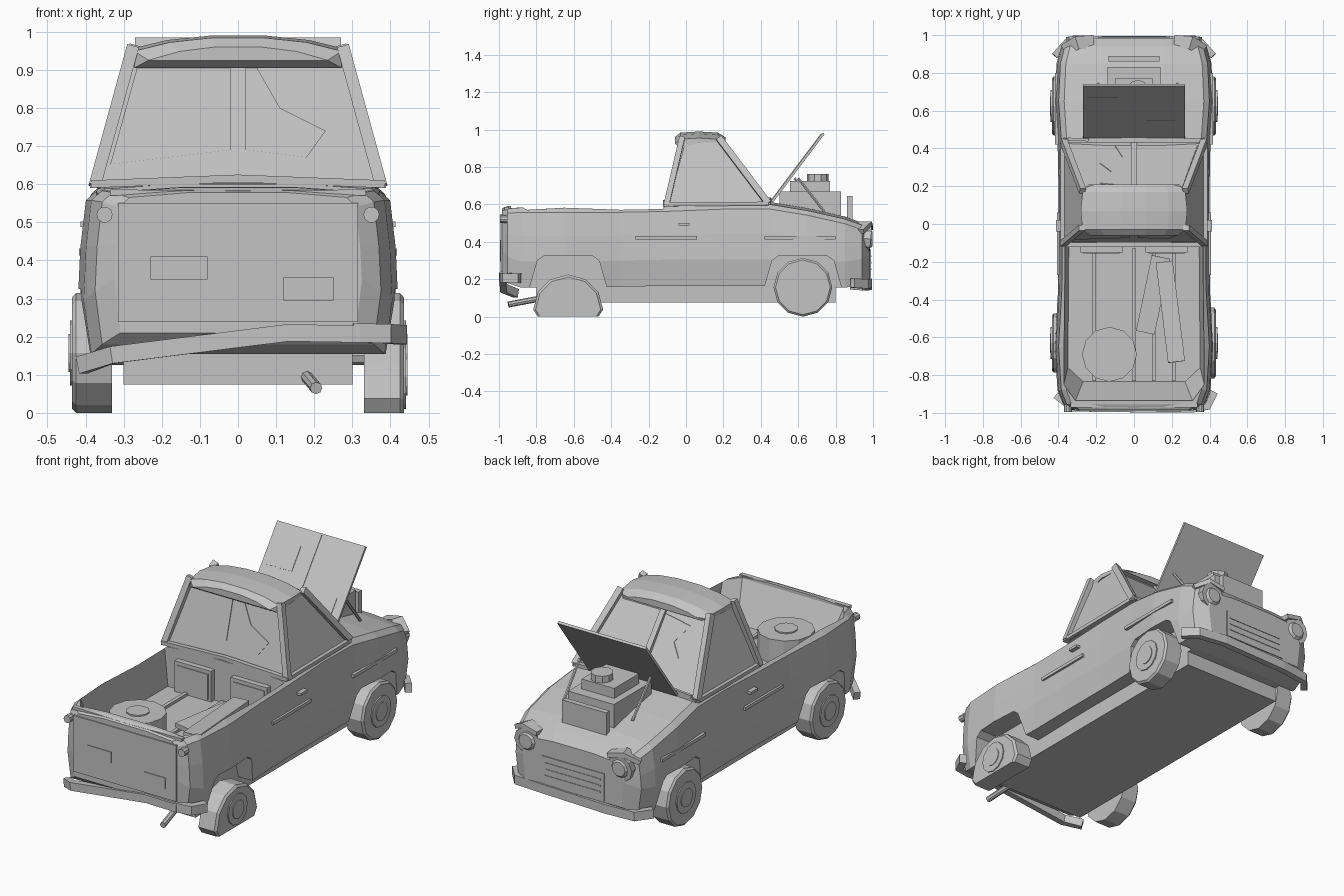
import bpy, bmesh, math
from mathutils import Vector

if "Cube" in bpy.data.objects:
    bpy.data.objects.remove(bpy.data.objects["Cube"])

grey = bpy.data.materials.new("plain_grey")
grey.diffuse_color = (0.55, 0.55, 0.55, 1)
grey.use_nodes = True
grey.node_tree.nodes["Principled BSDF"].inputs["Base Color"].default_value = grey.diffuse_color


def loft(name, rings):
    """Closed solid through equal-length rings of points."""
    bm = bmesh.new()
    vs = [[bm.verts.new(p) for p in r] for r in rings]
    n = len(vs[0])
    for a, b in zip(vs, vs[1:]):
        for i in range(n):
            bm.faces.new((a[i], a[(i + 1) % n], b[(i + 1) % n], b[i]))
    bm.faces.new(vs[0])
    bm.faces.new(vs[-1][::-1])
    bmesh.ops.recalc_face_normals(bm, faces=bm.faces)
    me = bpy.data.meshes.new(name)
    bm.to_mesh(me)
    bm.free()
    me.materials.append(grey)
    ob = bpy.data.objects.new(name, me)
    bpy.context.collection.objects.link(ob)
    return ob


def box(name, x0, x1, y0, y1, z0, z1):
    return loft(name, [[(x0, y0, z), (x1, y0, z), (x1, y1, z), (x0, y1, z)] for z in (z0, z1)])


def beam(name, pts, w, h, up=(0, 0, 1)):
    """Rectangular bar along a path, w sideways and h along up."""
    pts = [Vector(p) for p in pts]
    rings = []
    for i, p in enumerate(pts):
        d = (pts[min(i + 1, len(pts) - 1)] - pts[max(i - 1, 0)]).normalized()
        s = d.cross(Vector(up)).normalized()
        u = s.cross(d)
        rings.append([p + s * a * w / 2 + u * b * h / 2 for a, b in ((-1, -1), (1, -1), (1, 1), (-1, 1))])
    return loft(name, rings)


def rod(name, p, q, r, n=8, r2=None):
    p, q = Vector(p), Vector(q)
    d = (q - p).normalized()
    s = d.cross(Vector((0, 0, 1)) if abs(d.z) < 0.9 else Vector((1, 0, 0))).normalized()
    u = s.cross(d)
    return loft(name, [[c + (s * math.cos(t) + u * math.sin(t)) * k
                        for t in [2 * math.pi * i / n for i in range(n)]]
                       for c, k in ((p, r), (q, r if r2 is None else r2))])


def cut(ob, cutters):
    for c in cutters:
        m = ob.modifiers.new("cut", 'BOOLEAN')
        m.operation, m.solver, m.object = 'DIFFERENCE', 'EXACT', c
        c.hide_render = True
    bpy.context.view_layer.update()
    me = bpy.data.meshes.new_from_object(ob.evaluated_get(bpy.context.evaluated_depsgraph_get()))
    ob.modifiers.clear()
    ob.data = me
    for c in cutters:
        bpy.data.objects.remove(c)


# body shell: y, half width, top, bottom
stations = [(-.985, .325, .565, .21), (-.955, .375, .578, .18), (-.88, .405, .583, .155),
            (-.65, .42, .583, .155), (-.35, .402, .583, .16), (-.1, .40, .588, .165),
            (.2, .40, .60, .165), (.45, .405, .60, .165), (.65, .42, .567, .155),
            (.85, .41, .522, .155), (.94, .385, .49, .17), (.985, .31, .44, .20)]
rings = []
for y, w, t, b in stations:
    half = [(.95 * w, b), (w, b + .14), (.985 * w, b + .65 * (t - b)), (.95 * w, t - .025), (.88 * w, t), (.4 * w, t + .013)]
    rings.append([(x, y, z) for x, z in half] + [(-x, y, z) for x, z in half[::-1]])
body = loft("body_shell", rings)

# wheel arches and open bed cut from the shell
arch = [(-.215, .0), (-.205, .16), (-.165, .30), (-.13, .325), (.13, .325), (.165, .30), (.205, .16), (.215, .0)]
cutters = [loft("arch_cutter", [[(s * x, yc + y, z) for y, z in arch] for x in (.30, .6)])
           for s in (-1, 1) for yc in (-.63, .625)]
FLOOR = .37
bed = [(.345, -.12), (.35, -.76), (.27, -.835)]
bed_top = [(.365, -.12), (.372, -.85), (.31, -.935)]
cutters.append(loft("bed_cutter", [[(x, y, z) for x, y in h] + [(-x, y, z) for x, y in h[::-1]]
                                   for h, z in ((bed, FLOOR), (bed_top, .575), (bed_top, .8))]))
cut(body, cutters)
box("underfloor", -.30, .30, -.80, .80, .075, .19)

# cab block, pillars and roof
loft("cab_glass", [[(-.37, -.095, .595), (.37, -.095, .595), (.37, .43, .595), (-.37, .43, .595)],
                   [(-.268, 0, .95), (.268, 0, .95), (.268, .16, .95), (-.268, .16, .95)]])
for s in (-1, 1):
    beam("rear_pillar", [(s * .376, -.105, .595), (s * .276, -.02, .96)], .032, .03, (0, 1, 0))
    beam("front_pillar", [(s * .373, .44, .605), (s * .272, .175, .955)], .032, .035, (0, 1, 0))
    beam("window_sill", [(s * .378, -.11, .60), (s * .378, .44, .605)], .02, .02)
beam("rear_window_sill", [(-.385, -.11, .60), (0, -.11, .615), (.385, -.11, .60)], .025, .02)
beam("windshield_sill", [(-.375, .44, .61), (0, .445, .62), (.375, .44, .61)], .025, .02)
beam("windshield_divider", [(0, .435, .61), (0, .172, .94)], .03, .02)


def pane(name, pts, rear):
    """Thin glass plate on the sloping rear window or windshield; pts are x, z."""
    def at(x, z, d):
        t = (z - .595) / .355
        return (x, -.095 + t * .095 - d, z) if rear else (x, .43 - t * .27 + d, z)
    loft(name, [[at(x, z, d) for x, z in pts] for d in (-.002, .004)])


pane("rear_glass", [(-.02, .905), (-.02, .69), (-.335, .652), (-.265, .905)], True)
pane("cracked_rear_glass", [(.02, .905), (.02, .69), (.18, .67), (.23, .74), (.11, .80), (.05, .905)], True)
pane("windshield_glass", [(.02, .91), (.02, .62), (.335, .62), (.255, .91)], False)
pane("cracked_windshield", [(-.02, .90), (-.02, .62), (-.10, .62), (-.06, .70), (-.18, .74), (-.12, .80), (-.18, .88)], False)

rr = []
for y, w, dz, low in [(-.06, .235, -.03, .925), (-.03, .272, -.006, .905), (.07, .282, 0, .93), (.17, .272, -.006, .93), (.21, .24, -.03, .935)]:
    top = [(w, .955), (.66 * w, .978), (.25 * w, .99)]
    rr.append([(-w, y, low), (w, y, low)] + [(x, y, z + dz) for x, z in top] + [(-x, y, z + dz) for x, z in top[::-1]])
loft("roof", rr)
beam("wiper", [(-.35, .45, .625), (-.24, .445, .63)], .015, .015)

# raised hood with centre rib, patches and prop rods
hn = Vector((0, -.365, .28)).normalized()
h0, h1 = Vector((0, .46, .615)), Vector((0, .735, .98))
beam("hood_panel", [h0, h1], .54, .014)
for name, x, t0, t1, w in (("hood_rib", 0, .02, .98, .015), ("hood_patch", -.165, .5, .8, .16), ("hood_patch", .14, .08, .36, .16)):
    o = hn * .006 + Vector((x, 0, 0))
    beam(name, [h0.lerp(h1, t0) + o, h0.lerp(h1, t1) + o], w, .008)
rod("hood_prop", (-.19, .58, .74), (-.19, .74, .56), .008, 6)
rod("hood_prop", (.23, .60, .74), (.23, .74, .56), .008, 6)

# engine
box("engine_block", -.14, .14, .50, .83, .50, .67)
box("engine_head", -.10, .10, .555, .77, .67, .725)
rod("air_filter", (.02, .705, .725), (.02, .705, .762), .058, 10)
box("radiator", -.135, .135, .86, .89, .48, .645)

# nose: grille, headlights
box("grille_frame", -.19, .19, .97, .99, .21, .36)
for z in (.25, .285, .32):
    box("grille_slat", -.17, .17, .985, .993, z, z + .008)
for s in (-1, 1):
    rod("headlight_bezel", (s * .29, .88, .425), (s * .285, .985, .415), .06, 10, .075)
    rod("headlight_lens", (s * .285, .98, .415), (s * .285, .998, .415), .055, 10, .04)
    beam("headlight_brow", [(s * .215, .965, .475), (s * .30, .96, .497), (s * .365, .92, .455)], .07, .025)

# bumpers
beam("hood_end_bumper", [(-.42, .89, .17), (-.36, .96, .165), (-.2, .977, .17), (.2, .977, .18), (.36, .96, .175), (.42, .89, .18)], .035, .05)
beam("tail_bumper", [(-.41, -.91, .125), (-.33, -.975, .152), (.13, -.981, .21), (.32, -.98, .207)], .035, .045)
beam("tail_bumper_end", [(.30, -.979, .21), (.39, -.965, .208), (.425, -.89, .205)], .04, .05)

# tailgate
box("tailgate_panel", -.315, .315, -.991, -.975, .24, .55)
beam("tailgate_rail", [(-.335, -.958, .578), (0, -.962, .575), (.335, -.958, .578)], .025, .016)
box("tailgate_patch", -.23, -.08, -.995, -.988, .35, .41)
box("tailgate_patch", .12, .25, -.995, -.988, .295, .355)
for s in (-1, 1):
    rod("tail_light", (s * .35, -.955, .52), (s * .35, -.995, .52), .021, 10)
rod("exhaust_pipe", (.205, -.95, .065), (.18, -.79, .095), .016, 8)

# side trim and door handles
for s in (-1, 1):
    for y0, y1, x in ((-.27, .06, .397), (.42, .80, .407)):
        box("side_trim", s * x - .01, s * x + .01, y0, y1, .413, .431)
    box("door_handle", s * .398 - .015, s * .398 + .015, -.04, .02, .488, .502)


# wheels: twelve-sided, one flat tyre
def wheel(name, s, yc, zc, r, hub):
    def ring(x, k):
        return [(s * x, yc + k * r * math.sin(i * math.pi / 6), max(zc + k * r * math.cos(i * math.pi / 6), 0)) for i in range(12)]
    loft(name + "_tyre", [ring(.33, 1), ring(.425, 1), ring(.435, .93)])
    rod(name + "_rim", (s * .42, yc, hub), (s * .441, yc, hub), .085, 12)
    rod(name + "_hub", (s * .43, yc, hub), (s * .445, yc, hub), .05, 12)


wheel("hood_end_left_wheel", -1, .625, .157, .157, .157)
wheel("hood_end_right_wheel", 1, .625, .157, .157, .157)
wheel("tail_left_wheel", -1, -.63, .157, .157, .157)
wheel("flat_wheel", 1, -.63, .038, .187, .095)
for y, z in ((.625, .157), (-.63, .15)):
    rod("axle", (-.34, y, z), (.34, y, z), .025, 8)

# bed contents
for x in (-.21, 0, .105, .21):
    box("bed_rib", x - .01, x + .01, -.83, -.13, FLOOR - .005, FLOOR + .015)
for s in (-1, 1):
    box("cab_back_cushion", s * .172 - .112, s * .172 + .112, -.15, -.11, .36, .54)
    box("cushion_face", s * .172 - .095, s * .172 + .095, -.155, -.145, .38, .52)
rod("spare_tyre", (-.13, -.69, FLOOR), (-.13, -.69, .505), .145, 12)
rod("spare_hub", (-.13, -.69, .50), (-.13, -.69, .512), .06, 10)
beam("plank", [(.143, -.175, .43), (.06, -.575, .42)], .10, .025)
beam("plank", [(.16, -.2, .455), (.225, -.73, .48)], .09, .025)
